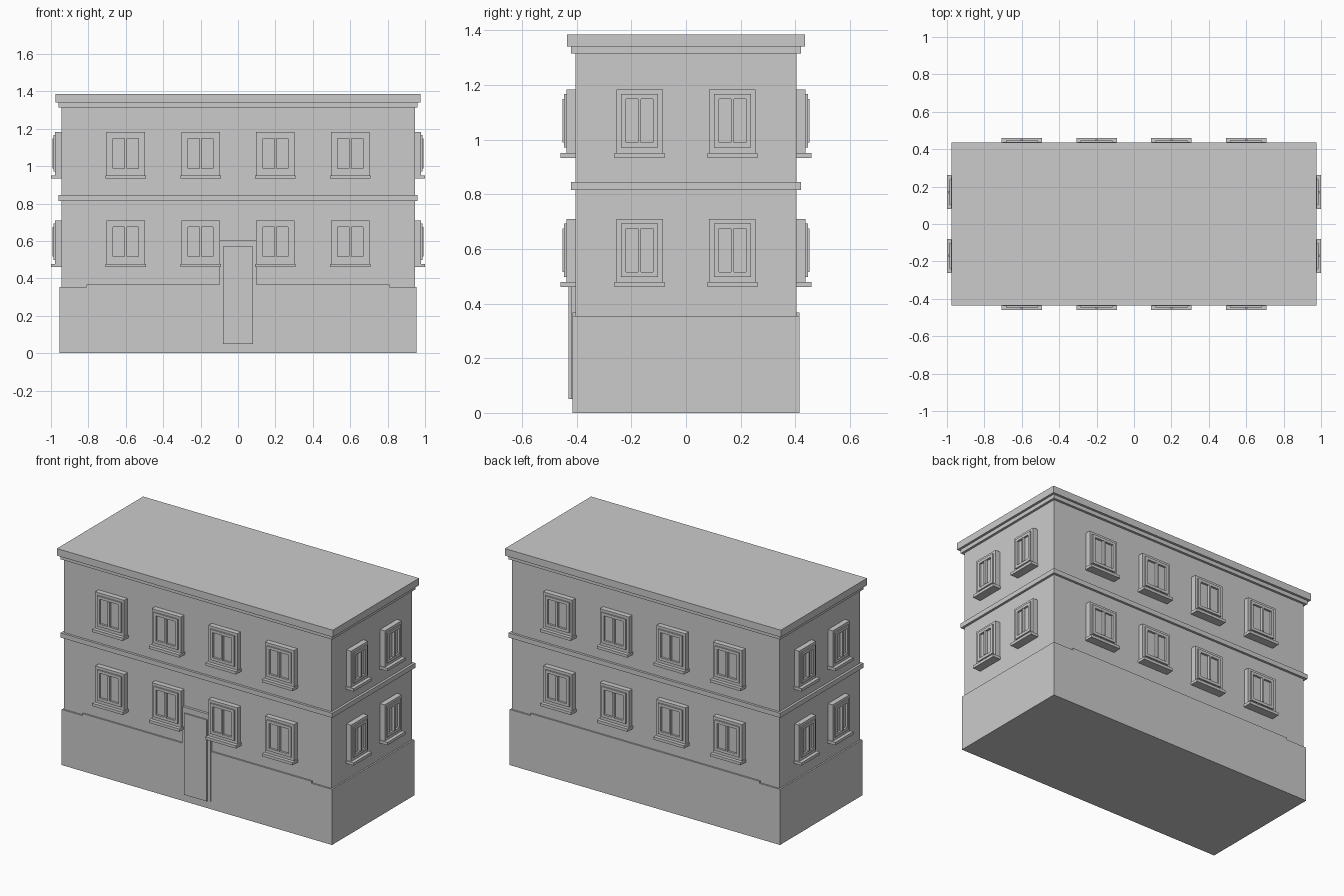
import bpy
from math import pi
from mathutils import Matrix

cube = bpy.data.objects.get("Cube")
if cube:
    bpy.data.objects.remove(cube, do_unlink=True)

stone = bpy.data.materials.new("grey stone")
stone.use_nodes = True
GREY = (0.6, 0.6, 0.6, 1)
stone.diffuse_color = GREY
stone.node_tree.nodes["Principled BSDF"].inputs["Base Color"].default_value = GREY

BOX_FACES = [(0, 1, 3, 2), (4, 6, 7, 5), (0, 4, 5, 1),
             (2, 3, 7, 6), (0, 2, 6, 4), (1, 5, 7, 3)]


def boxes(name, parts, matrix=Matrix()):
    """One object from boxes given as (x range, y range, z range)."""
    verts, faces = [], []
    for xs, ys, zs in parts:
        start = len(verts)
        verts += [(x, y, z) for x in xs for y in ys for z in zs]
        faces += [[start + i for i in face] for face in BOX_FACES]
    mesh = bpy.data.meshes.new(name)
    mesh.from_pydata(verts, [], faces)
    mesh.materials.append(stone)
    obj = bpy.data.objects.new(name, mesh)
    obj.matrix_world = matrix
    bpy.context.collection.objects.link(obj)


def slab(name, hx, hy, z0, z1):
    boxes(name, [((-hx, hx), (-hy, hy), (z0, z1))])


# Stacked body, string course and cornice
slab("plinth", 0.955, 0.415, 0, 0.355)
slab("walls", 0.945, 0.405, 0.355, 1.32)
slab("string_course", 0.96, 0.42, 0.815, 0.845)
slab("lower_cornice", 0.96, 0.42, 1.315, 1.34)
slab("roof_cornice", 0.975, 0.435, 1.34, 1.385)


def window(name, width, matrix):
    """Window facing local -y, with its sill bottom at local z = 0."""
    w = width / 2
    i = w - 0.017
    top, low, high = 0.25, 0.038, 0.233
    ring = [((-w, -i), (-0.033, 0), (0.018, top)),
            ((i, w), (-0.033, 0), (0.018, top)),
            ((-i, i), (-0.033, 0), (high, top)),
            ((-i, i), (-0.033, 0), (0.018, low))]
    boxes(name + "_frame", ring, matrix)
    boxes(name + "_sill", [((-w - 0.006, w + 0.006), (-0.055, 0), (0, 0.018))], matrix)
    # Two casements standing slightly proud around the recessed glass
    s = i - 0.018
    sash = [((-i, -s), (-0.041, 0), (low, high)),
            ((s, i), (-0.041, 0), (low, high)),
            ((-s, s), (-0.041, 0), (high - 0.018, high)),
            ((-s, s), (-0.041, 0), (low, low + 0.018)),
            ((-0.006, 0.006), (-0.046, 0), (low + 0.018, high - 0.018))]
    boxes(name + "_sash", sash, matrix)
    boxes(name + "_glass", [((-s, s), (-0.028, 0), (low, high))], matrix)


# Windows on all four sides, two floors
for floor, z in (("lower", 0.46), ("upper", 0.933)):
    sides = [("front", 0, 0.405, 0.205, (-0.6, -0.2, 0.2, 0.6)),
             ("back", pi, 0.405, 0.205, (-0.6, -0.2, 0.2, 0.6)),
             ("left", pi / 2, 0.945, 0.17, (-0.17, 0.17)),
             ("right", -pi / 2, 0.945, 0.17, (-0.17, 0.17))]
    for side, angle, depth, width, places in sides:
        for n, place in enumerate(places, 1):
            matrix = Matrix.Rotation(angle, 4, "Z") @ Matrix.Translation((place, -depth, z))
            window(f"{floor}_{side}_window_{n}", width, matrix)

# Entrance
boxes("door_frame", [((-0.1, 0.1), (-0.421, -0.4), (0.05, 0.605))])
boxes("door", [((-0.08, 0.08), (-0.43, -0.4), (0.05, 0.57))])

# Thin ledges along the plinth, broken by the door at the front
boxes("front_ledge", [((-0.81, -0.1), (-0.415, -0.4), (0.355, 0.368)),
                      ((0.1, 0.81), (-0.415, -0.4), (0.355, 0.368))])
boxes("back_ledge", [((-0.81, 0.81), (0.4, 0.415), (0.355, 0.368))])
